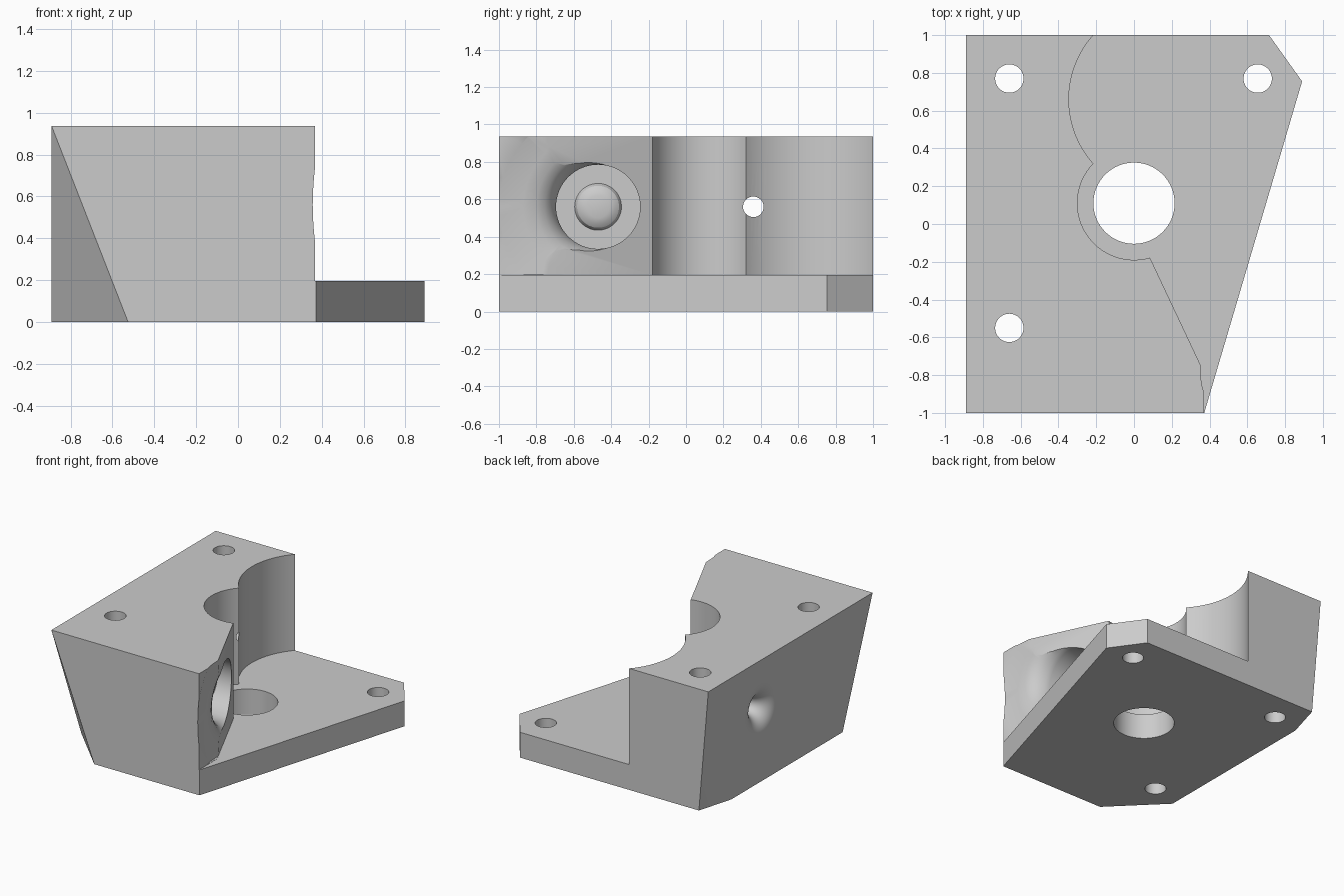
import bpy, bmesh
from math import sin, cos, pi, radians
from mathutils import Matrix, Vector

if "Cube" in bpy.data.objects:
    bpy.data.objects.remove(bpy.data.objects["Cube"], do_unlink=True)

TOP, PLATE = 0.935, 0.195

grey = bpy.data.materials.new("machined_grey")
grey.use_nodes = True
colour = (0.6, 0.6, 0.6, 1)
grey.diffuse_color = colour
grey.node_tree.nodes["Principled BSDF"].inputs["Base Color"].default_value = colour


def finish(bm, name):
    bmesh.ops.recalc_face_normals(bm, faces=bm.faces)
    mesh = bpy.data.meshes.new(name)
    bm.to_mesh(mesh)
    bm.free()
    mesh.materials.append(grey)
    obj = bpy.data.objects.new(name, mesh)
    bpy.context.collection.objects.link(obj)
    return obj


def prism(points, z0, z1):
    bm = bmesh.new()
    face = bm.faces.new([bm.verts.new((x, y, z0)) for x, y in points])
    ext = bmesh.ops.extrude_face_region(bm, geom=[face])
    verts = [v for v in ext["geom"] if isinstance(v, bmesh.types.BMVert)]
    bmesh.ops.translate(bm, vec=(0, 0, z1 - z0), verts=verts)
    return bm


def slice_off(bm, point, normal):
    """Remove everything on the normal's side of the plane and cap it."""
    geom = bm.verts[:] + bm.edges[:] + bm.faces[:]
    bmesh.ops.bisect_plane(bm, geom=geom, dist=0.0001, plane_co=point,
                           plane_no=normal, clear_outer=True)
    bmesh.ops.holes_fill(bm, edges=[e for e in bm.edges if e.is_boundary])


def arc(cx, cy, r, a0, a1, n):
    angles = [radians(a0 + (a1 - a0) * i / n) for i in range(n + 1)]
    return [(cx + r * cos(a), cy + r * sin(a)) for a in angles]


def lathe_x(profile, y, z, n=64):
    """Solid of revolution about a line along x; profile is (x, radius)."""
    bm = bmesh.new()
    rings = []
    for x, r in profile:
        if r == 0:
            rings.append([bm.verts.new((x, y, z))] * n)
        else:
            rings.append([bm.verts.new((x, y + r * cos(2 * pi * i / n),
                                        z + r * sin(2 * pi * i / n))) for i in range(n)])
    for a, b in zip(rings, rings[1:]):
        for i in range(n):
            j = (i + 1) % n
            bm.faces.new(list(dict.fromkeys((a[i], a[j], b[j], b[i]))))
    return bm


# Full-height body with the two slanted lower corners
body = prism([(-0.89, -1), (0.372, -1), (0.89, 0.755), (0.715, 1), (-0.89, 1)], 0, TOP)
for y, (cut_x, cut_y) in ((-1, (-0.525, -0.635)), (1, (-0.81, 0.72))):
    tip = Vector((-0.89, y, TOP))
    normal = (Vector((cut_x, y, 0)) - tip).cross(Vector((-0.89, cut_y, 0)) - tip)
    if normal.x > 0:
        normal.negate()
    slice_off(body, tip, normal)
bracket = finish(body, "mounting_bracket")
cutters = []

# Open space above the base plate, with two scooped walls
outline = [(0.368, -1.1), (0.368, -0.78)]
outline += arc(0, 0.11, 0.30, -73.7, -224.3, 32)
outline += arc(0.165, 0.66, 0.51, 221, 136, 28)
outline += [(-0.2, 1.1), (1.5, 1.1), (1.5, -1.1)]
cutters.append(finish(prism(outline, PLATE, 1.3), "clearance"))

# Vertical through holes
for x, y, r in ((-0.66, 0.77, 0.075), (-0.66, -0.55, 0.075),
                (0.655, 0.77, 0.075), (0, 0.11, 0.215)):
    cutters.append(finish(prism(arc(x, y, r, 0, 354.375, 63), -0.2, 1.2), "bolt_hole"))

# Flared pocket with a rounded button in its floor
button = [(0.05, 0), (0.048, 0.06), (0.04, 0.09), (0.025, 0.112), (0, 0.125)]
flare = [(0, 0.225), (0.2, 0.225), (0.23, 0.235), (0.27, 0.253), (0.305, 0.285),
         (0.33, 0.33), (0.345, 0.4), (0.357, 0.53), (0.372, 0.57), (0.6, 0.57), (0.6, 0)]
pocket = lathe_x(button + flare, -0.47, 0.56)
slice_off(pocket, (0, 0, PLATE + 0.002), (0, 0, -1))
cutters.append(finish(pocket, "pocket"))

# Narrow cross hole with a trumpet mouth on the outer side
R = 0.145
trumpet = [(-1, 0), (-1, 0.055 + R)]
trumpet += [(-0.89 + R * (1 - cos(a)), 0.055 + R * (1 - sin(a)))
            for a in [pi / 2 * i / 12 for i in range(13)]]
trumpet += [(0, 0.055), (0, 0)]
cutters.append(finish(lathe_x(trumpet, 0.36, 0.56), "cross_hole"))

# Cut everything and bake the result
for c in cutters:
    c.hide_render = True
    mod = bracket.modifiers.new(c.name, "BOOLEAN")
    mod.operation = "DIFFERENCE"
    mod.solver = "EXACT"
    mod.object = c
bpy.context.view_layer.update()
deps = bpy.context.evaluated_depsgraph_get()
result = bpy.data.meshes.new_from_object(bracket.evaluated_get(deps))
bracket.modifiers.clear()
bracket.data = result
for c in cutters:
    bpy.data.objects.remove(c, do_unlink=True)

bpy.ops.object.select_all(action="DESELECT")
bracket.select_set(True)
bpy.context.view_layer.objects.active = bracket
bpy.ops.object.shade_smooth_by_angle(angle=radians(25))
